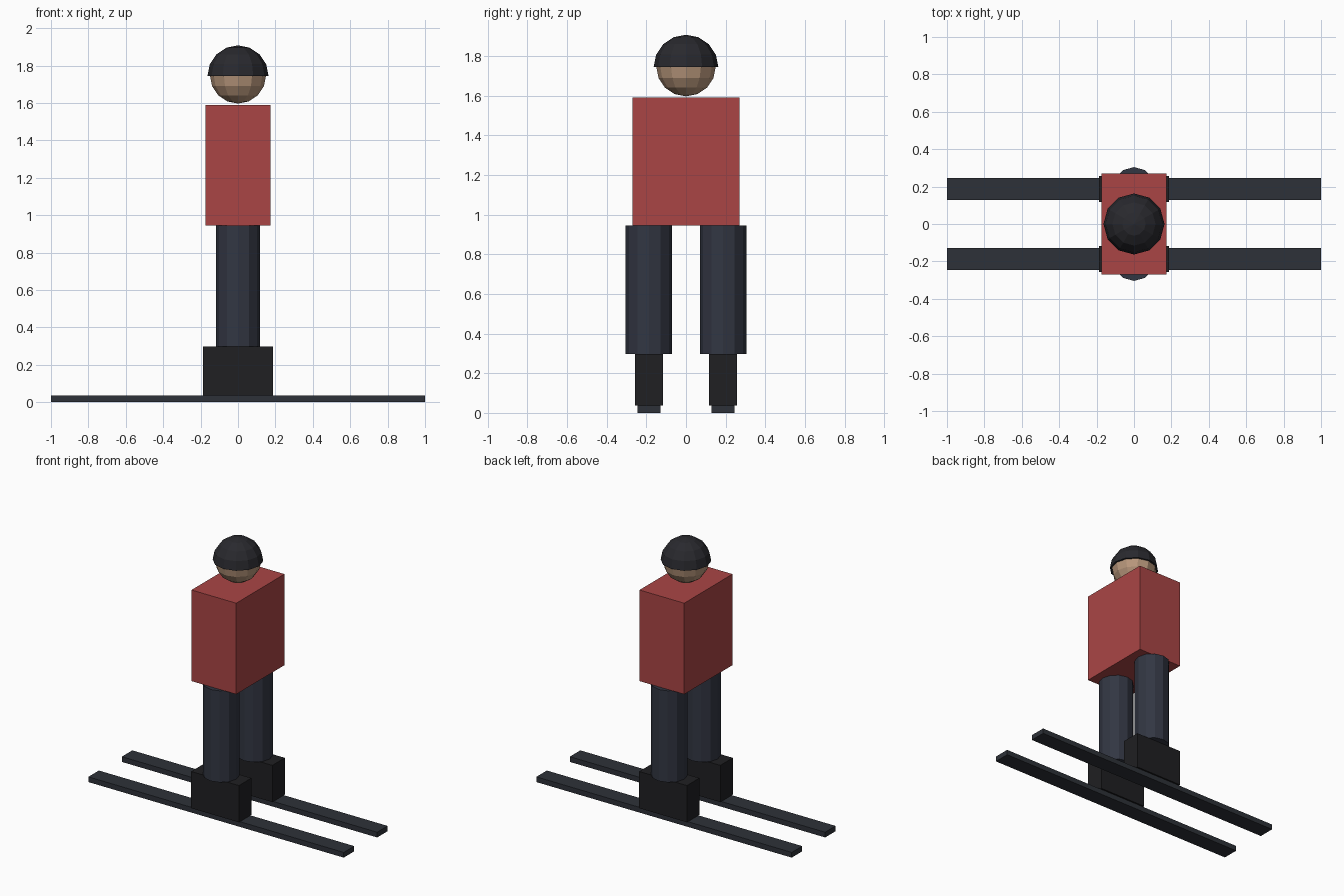
import bpy, bmesh

if "Cube" in bpy.data.objects:
    bpy.data.objects.remove(bpy.data.objects["Cube"])


def material(name, rgb):
    mat = bpy.data.materials.new(name)
    mat.diffuse_color = (*rgb, 1)
    mat.use_nodes = True
    mat.node_tree.nodes["Principled BSDF"].inputs["Base Color"].default_value = mat.diffuse_color
    return mat


RED = material("jacket_red", (0.40, 0.06, 0.06))
NAVY = material("trouser_navy", (0.032, 0.037, 0.055))
BLACK = material("boot_black", (0.014, 0.014, 0.016))
DARK = material("helmet_dark", (0.022, 0.022, 0.027))
SLATE = material("ski_slate", (0.027, 0.031, 0.040))
SKIN = material("skin", (0.48, 0.31, 0.20))


def finish(name, mat):
    ob = bpy.context.object
    ob.name = name
    ob.data.materials.append(mat)
    return ob


def box(name, mat, y, z0, z1, sx, sy):
    bpy.ops.mesh.primitive_cube_add(size=1, location=(0, y, (z0 + z1) / 2))
    ob = finish(name, mat)
    ob.scale = (sx, sy, z1 - z0)
    return ob


def ball(name, mat, radius, z):
    bpy.ops.mesh.primitive_uv_sphere_add(segments=12, ring_count=8,
                                         radius=radius, location=(0, 0, z))
    return finish(name, mat)


# Ski, boot and leg on each side
for side, s in (("left", -1), ("right", 1)):
    y = s * 0.187
    box(side + "_ski", SLATE, y, 0, 0.037, 2.0, 0.117)
    box(side + "_boot", BLACK, y, 0.037, 0.297, 0.374, 0.14)
    bpy.ops.mesh.primitive_cylinder_add(vertices=12, radius=0.117, depth=0.648,
                                        location=(0, y, 0.621))
    finish(side + "_leg", NAVY)

# Jacket
box("torso", RED, 0, 0.945, 1.59, 0.35, 0.54)

# Head
ball("head", SKIN, 0.15, 1.747)

# Helmet: upper half of a slightly larger ball, closed at the rim
helmet = ball("helmet", DARK, 0.163, 1.745)
bm = bmesh.new()
bm.from_mesh(helmet.data)
bmesh.ops.delete(bm, geom=[v for v in bm.verts if v.co.z < -0.001], context='VERTS')
bmesh.ops.holes_fill(bm, edges=[e for e in bm.edges if e.is_boundary], sides=0)
bmesh.ops.recalc_face_normals(bm, faces=bm.faces[:])
bm.to_mesh(helmet.data)
bm.free()
